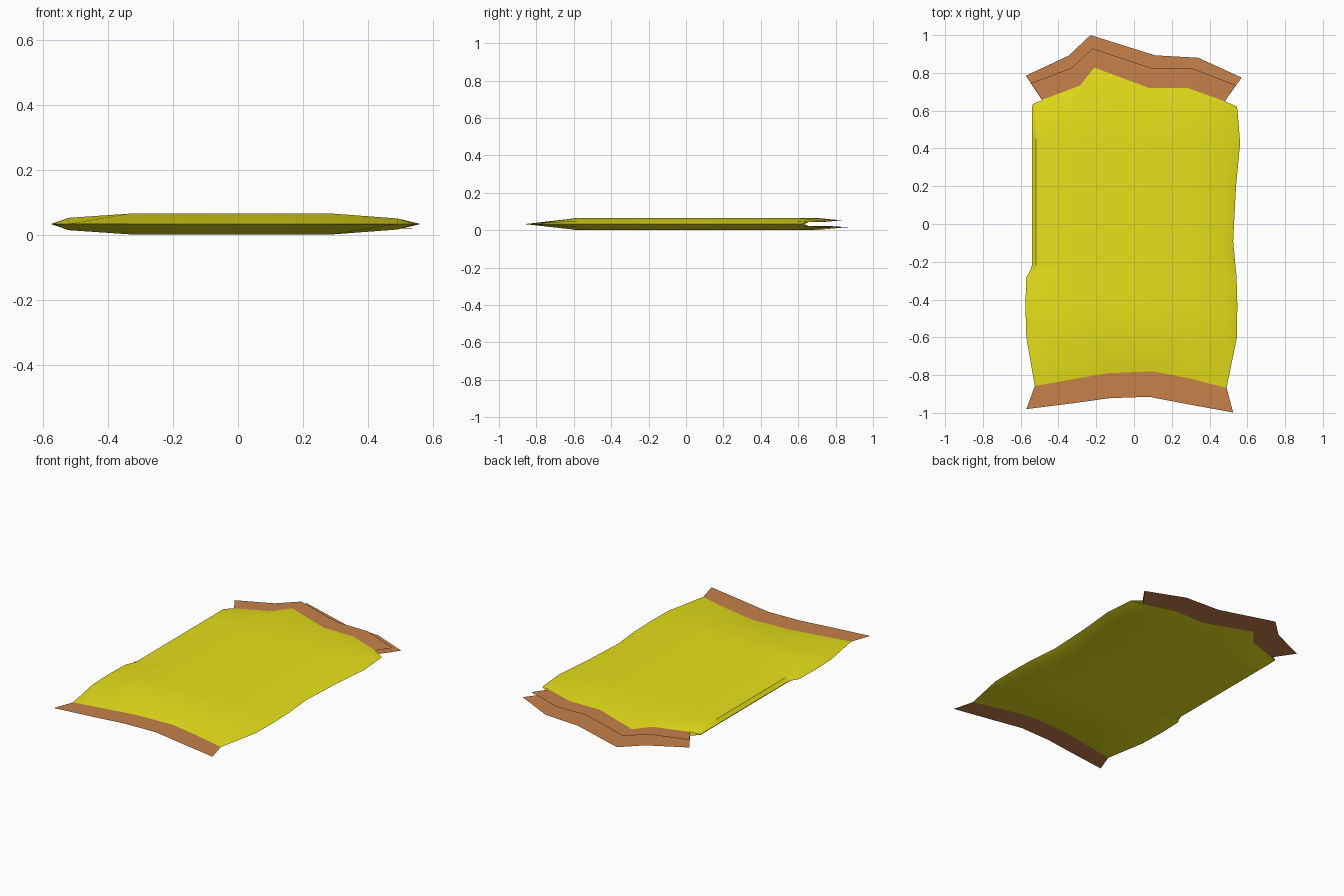
import bpy, bmesh

if "Cube" in bpy.data.objects:
    bpy.data.objects.remove(bpy.data.objects["Cube"])

def material(name, rgb):
    m = bpy.data.materials.new(name)
    m.diffuse_color = (*rgb, 1)
    m.use_nodes = True
    m.node_tree.nodes["Principled BSDF"].inputs["Base Color"].default_value = m.diffuse_color
    return m

yellow = material("yellow_film", (0.80, 0.75, 0.01))
copper = material("copper_seal", (0.57, 0.22, 0.07))

def make_object(name, grids, mat):
    """Weld one or more point grids into a mesh; each grid is (rows, flip)."""
    bm = bmesh.new()
    for rows, flip in grids:
        vs = [[bm.verts.new(p) for p in r] for r in rows]
        for a, b in zip(vs, vs[1:]):
            for i in range(len(a) - 1):
                q = [a[i], a[i + 1], b[i + 1], b[i]]
                bm.faces.new(q[::-1] if flip else q)
    bmesh.ops.remove_doubles(bm, verts=bm.verts, dist=0.0005)
    me = bpy.data.meshes.new(name)
    bm.to_mesh(me)
    bm.free()
    ob = bpy.data.objects.new(name, me)
    bpy.context.collection.objects.link(ob)
    me.materials.append(mat)
    bpy.ops.object.select_all(action='DESELECT')
    ob.select_set(True)
    bpy.context.view_layer.objects.active = ob
    bpy.ops.object.shade_smooth_by_angle(angle=0.5)
    return ob

MID = 0.033
# torn and sealed edge outlines
front_in = [(-.525, -.858), (-.33, -.823), (-.14, -.79), (.10, -.78), (.29, -.817), (.49, -.868)]
front_out = [(-.57, -.98), (-.33, -.95), (-.13, -.922), (.08, -.915), (.29, -.955), (.525, -.998)]
back_in = [(-.487, .657), (-.285, .733), (-.21, .828), (.08, .72), (.285, .72), (.48, .65)]
upper_out = [(-.545, .745), (-.33, .827), (-.22, .93), (.10, .823), (.31, .823), (.54, .735)]
lower_out = [(-.573, .785), (-.345, .892), (-.23, 1.0), (.11, .893), (.34, .88), (.57, .775)]

# side outline of the pouch: y, left x, right x
sides = [(-.60, -.57, .545), (-.43, -.575, .547), (-.28, -.57, .543), (-.255, -.553, .541),
         (-.22, -.54, .537), (-.09, -.54, .525), (.20, -.54, .54), (.43, -.54, .562)]
cols = [-.52, -.33, -.20, .07, .29, .49]
puff = [.019, .032, .033, .033, .032, .017]
back_crease = [.60, .60, .69, .60, .60, .59]
edge_puff = [.012, .019, .02, .02, .019, .012]

def sheet(s):
    """One film of the pouch: s = 1 upper, -1 lower."""
    f = [(x, y, MID) for x, y in front_in]
    rows = [[f[0]] + f + [f[-1]]]
    for y, xl, xr in sides:
        yy = y + .02 if y == -.60 else y
        rows.append([(xl, y, MID)] + [(x, yy, MID + s * p) for x, p in zip(cols, puff)] + [(xr, y, MID)])
    rows.append([(-.54, .60, MID)] + [(x, y, MID + s * p) for x, y, p in zip(cols, back_crease, puff)]
                + [(.548, .60, MID)])
    rows.append([(-.538, .632, MID)] + [(x, y, MID + s * p) for (x, y), p in zip(back_in, edge_puff)]
                + [(.545, .622, MID)])
    return rows

# open pouch: two films joined along the sides and front
make_object("pouch", [(sheet(1), False), (sheet(-1), True)], yellow)

# front closed seal
make_object("front_seal", [([[(x, y, MID) for x, y in front_out],
                             [(x, y, MID) for x, y in front_in]], False)], copper)

# torn-open back seals, one on each film
for name, s, out in (("back_seal_upper", 1, upper_out), ("back_seal_lower", -1, lower_out)):
    rows = [[(x, y, MID + s * p) for (x, y), p in zip(line, edge_puff)] for line in (back_in, out)]
    make_object(name, [(rows, s < 0)], copper)
